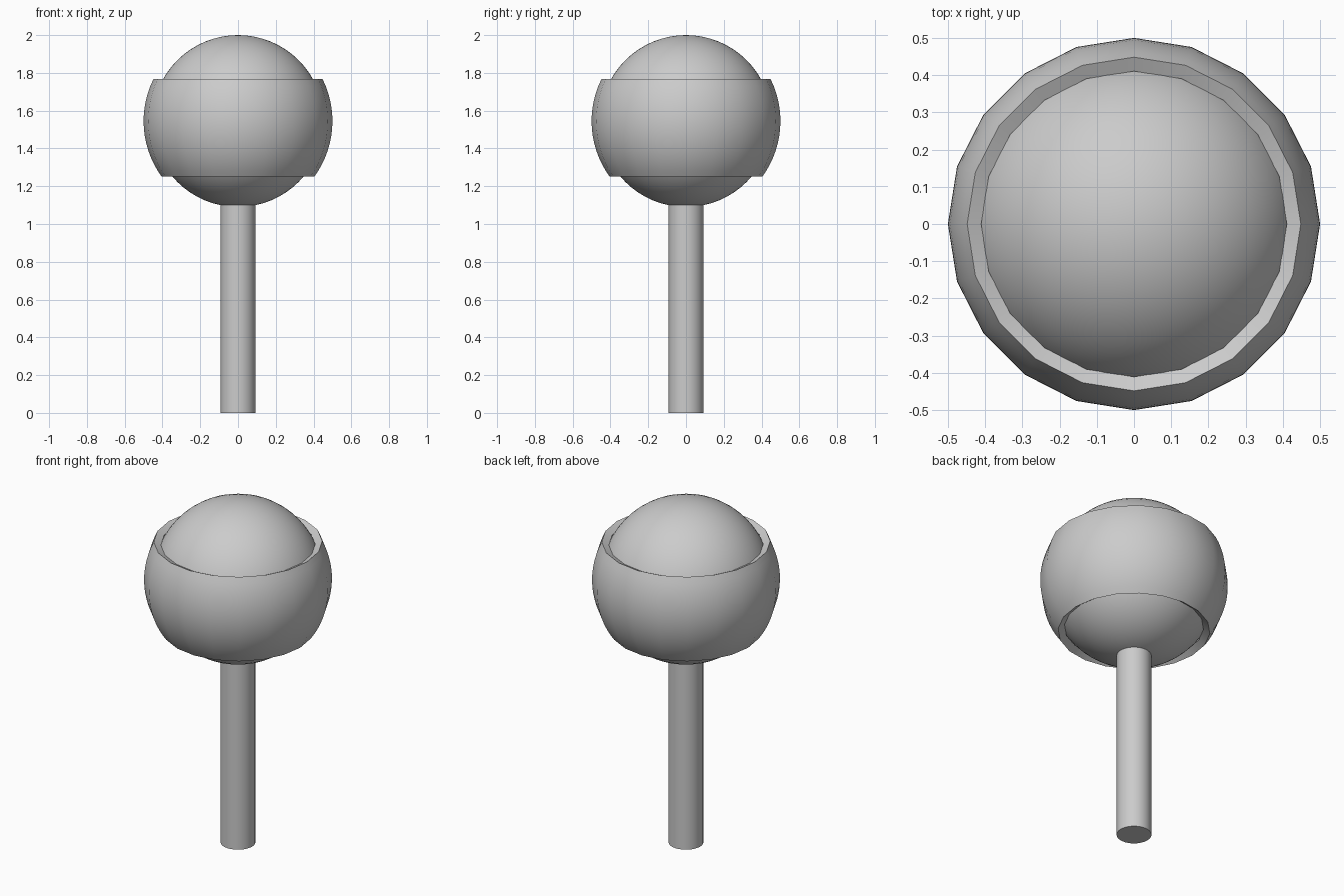
import bpy, bmesh
from math import sin, cos, pi, radians

if "Cube" in bpy.data.objects:
    bpy.data.objects.remove(bpy.data.objects["Cube"])

CZ = 1.545          # height of the ball centre
BALL_R = 0.455
BAND_R = 0.5


def smooth(obj, angle=30):
    bpy.ops.object.select_all(action='DESELECT')
    obj.select_set(True)
    bpy.context.view_layer.objects.active = obj
    bpy.ops.object.shade_smooth_by_angle(angle=radians(angle))


def lathe_closed(name, profile, sides):
    """Revolve a closed (radius, z) profile around z."""
    bm = bmesh.new()
    rings = []
    for i in range(sides):
        a = 2 * pi * i / sides
        rings.append([bm.verts.new((r * cos(a), r * sin(a), z)) for r, z in profile])
    n = len(profile)
    for i in range(sides):
        a, b = rings[i], rings[(i + 1) % sides]
        for j in range(n):
            k = (j + 1) % n
            bm.faces.new((a[j], b[j], b[k], a[k]))
    bmesh.ops.recalc_face_normals(bm, faces=bm.faces[:])
    mesh = bpy.data.meshes.new(name)
    bm.to_mesh(mesh)
    bm.free()
    obj = bpy.data.objects.new(name, mesh)
    bpy.context.collection.objects.link(obj)
    return obj


# Stick
bpy.ops.mesh.primitive_cylinder_add(vertices=32, radius=0.0925, depth=1.11,
                                    location=(0, 0, 0.555))
stick = bpy.context.object
stick.name = "stick"
smooth(stick)

# Inner ball
bpy.ops.mesh.primitive_uv_sphere_add(segments=64, ring_count=32, radius=BALL_R,
                                     location=(0, 0, CZ))
ball = bpy.context.object
ball.name = "inner_ball"
smooth(ball)

# Outer 20-sided shell band, with rims pointing at the ball centre
STEPS = 14
lat = [radians(-36 + (26.3 + 36) * i / STEPS) for i in range(STEPS + 1)]
outer = [(BAND_R * cos(t), CZ + BAND_R * sin(t)) for t in lat]
inner = [((BALL_R + 0.003) * cos(t), CZ + (BALL_R + 0.003) * sin(t)) for t in reversed(lat)]
band = lathe_closed("shell_band", outer + inner, 20)
smooth(band)
